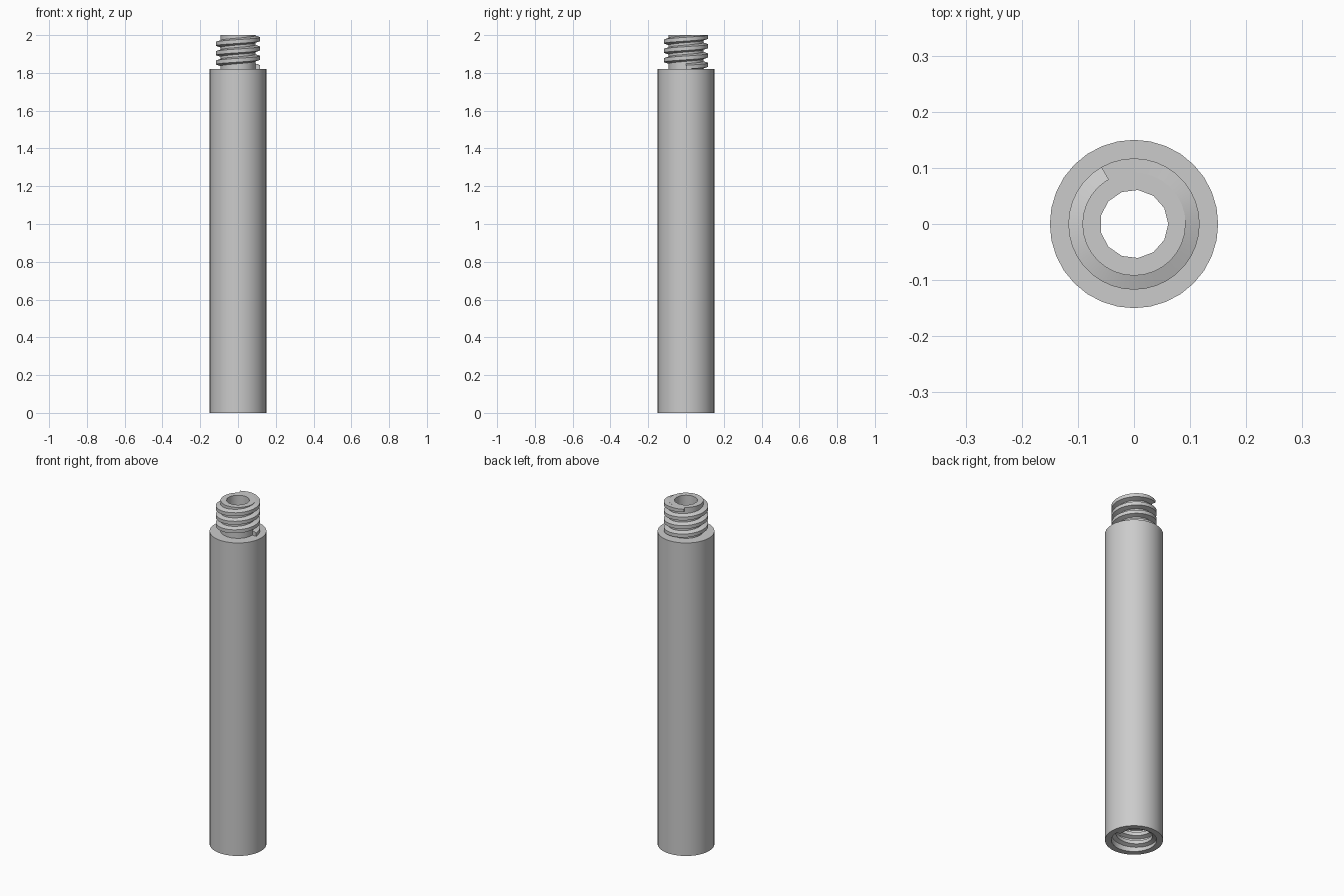
import bpy, bmesh, math

cube = bpy.data.objects.get("Cube")
if cube:
    bpy.data.objects.remove(cube, do_unlink=True)

# Main sizes
BODY_R, NECK_R, THREAD_R, BORE_R = 0.15, 0.092, 0.117, 0.061
TOP, SHOULDER, SOCKET = 2.0, 1.82, 0.18
PITCH, TURNS = 0.0495, 3 + 1 / 3
SIDES, BORE_SIDES = 32, 13

# Single plain grey material
grey = bpy.data.materials.new("plain grey")
grey.use_nodes = True
colour = (0.6, 0.6, 0.6, 1)
grey.diffuse_color = colour
grey.node_tree.nodes["Principled BSDF"].inputs["Base Color"].default_value = colour


def finish(bm, name):
    bmesh.ops.recalc_face_normals(bm, faces=bm.faces)
    mesh = bpy.data.meshes.new(name)
    bm.to_mesh(mesh)
    bm.free()
    mesh.materials.append(grey)
    ob = bpy.data.objects.new(name, mesh)
    bpy.context.collection.objects.link(ob)
    bpy.ops.object.select_all(action='DESELECT')
    ob.select_set(True)
    bpy.context.view_layer.objects.active = ob
    bpy.ops.object.shade_smooth_by_angle(angle=math.radians(32))
    return ob


def lathe(bm, profile, sides):
    """Revolve an open profile; return its first and last edge rings."""
    rings = []
    for r, z in profile:
        rings.append([bm.verts.new((r * math.cos(i * math.tau / sides),
                                    r * math.sin(i * math.tau / sides), z))
                      for i in range(sides)])
    for a, b in zip(rings, rings[1:]):
        for i in range(sides):
            j = (i + 1) % sides
            bm.faces.new((a[i], a[j], b[j], b[i]))
    return [[bm.edges.get((ring[i - 1], ring[i])) for i in range(sides)]
            for ring in (rings[0], rings[-1])]


def thread(name, root, tip, z_start, z_min, z_max):
    """Right-handed helical ridge, cut off flat at z_min and z_max."""
    bm = bmesh.new()
    section = ((root, -0.019), (tip, -0.010), (tip, 0.010), (root, 0.019))
    steps = round(TURNS * 36)
    rings = []
    for s in range(steps + 1):
        t = TURNS * s / steps
        a = t * math.tau
        rings.append([bm.verts.new((r * math.cos(a), r * math.sin(a),
                                    min(z_max, max(z_min, z_start + t * PITCH + dz))))
                      for r, dz in section])
    for a, b in zip(rings, rings[1:]):
        for i in range(4):
            j = (i + 1) % 4
            bm.faces.new((a[i], a[j], b[j], b[i]))
    bm.faces.new(rings[0])
    bm.faces.new(rings[-1])
    return finish(bm, name)


# Tube: neck, shoulder, body, base ring and socket wall, with a through bore
bm = bmesh.new()
neck_rim, socket_rim = lathe(bm, [(NECK_R, TOP), (NECK_R, SHOULDER), (BODY_R, SHOULDER),
                                  (BODY_R, 0), (THREAD_R, 0), (THREAD_R, SOCKET)], SIDES)
bore_low, bore_high = lathe(bm, [(BORE_R, SOCKET), (BORE_R, TOP)], BORE_SIDES)
for outer, inner in ((neck_rim, bore_high), (socket_rim, bore_low)):
    bmesh.ops.triangle_fill(bm, edges=outer + inner, use_beauty=True)
finish(bm, "tube_body")

# Outer thread on the neck and matching ridge inside the socket
thread("neck_thread", NECK_R - 0.002, THREAD_R, SHOULDER + 0.01, SHOULDER, TOP)
thread("socket_thread", THREAD_R + 0.002, NECK_R + 0.003, 0.012, 0.002, SOCKET)
